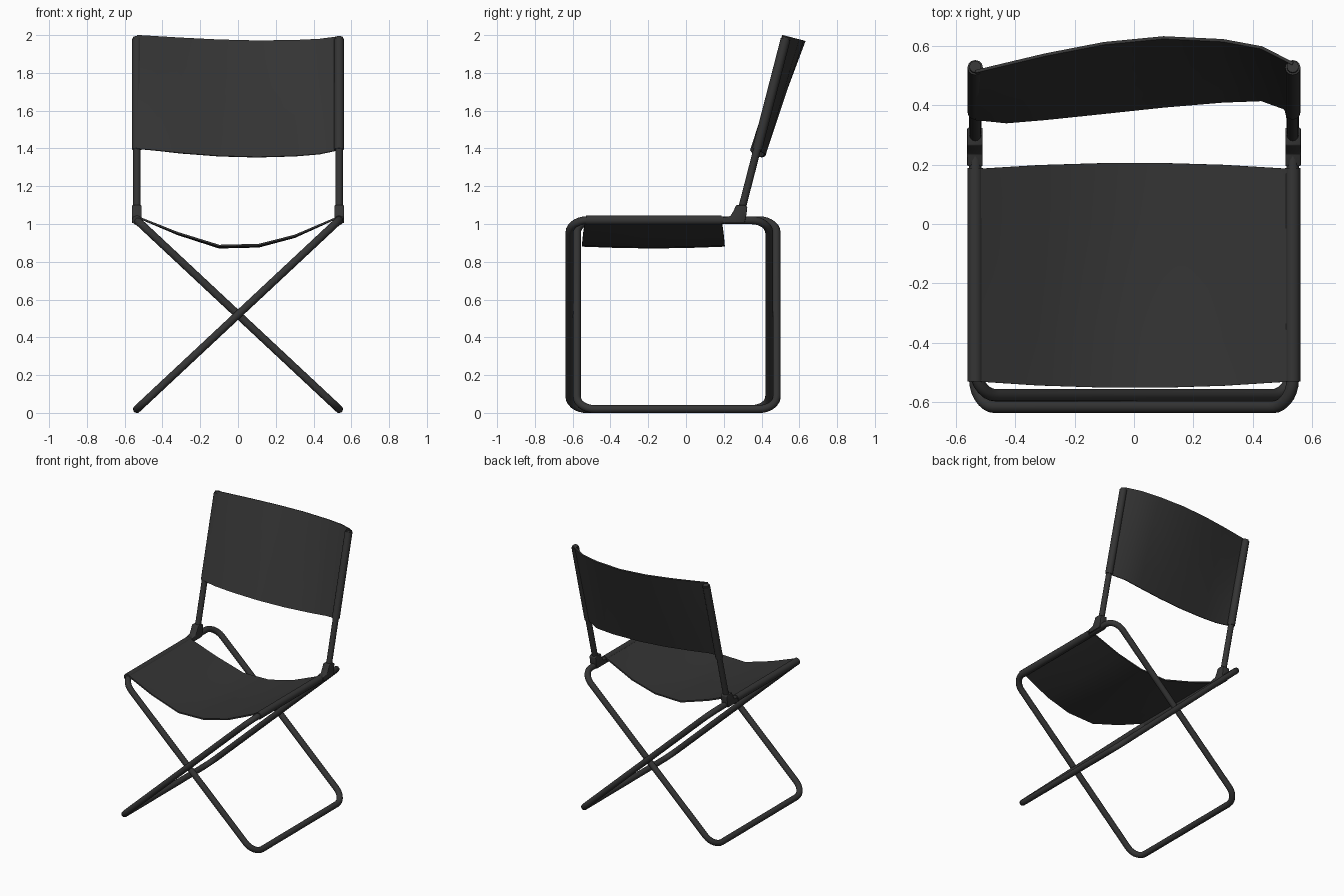
import bpy, math
from mathutils import Vector

if "Cube" in bpy.data.objects:
    bpy.data.objects.remove(bpy.data.objects["Cube"])

mat = bpy.data.materials.new("black")
mat.diffuse_color = (0.035, 0.035, 0.035, 1)
mat.use_nodes = True
mat.node_tree.nodes["Principled BSDF"].inputs["Base Color"].default_value = mat.diffuse_color


def finish(ob, angle=40):
    ob.data.materials.append(mat)
    bpy.ops.object.select_all(action='DESELECT')
    ob.select_set(True)
    bpy.context.view_layer.objects.active = ob
    bpy.ops.object.convert(target='MESH')
    ob = bpy.context.view_layer.objects.active
    bpy.ops.object.shade_smooth_by_angle(angle=math.radians(angle))
    return ob


def tube(name, pts, radius, cyclic=False):
    cu = bpy.data.curves.new(name, 'CURVE')
    cu.dimensions = '3D'
    cu.bevel_depth = radius
    cu.bevel_resolution = 4
    cu.use_fill_caps = not cyclic
    sp = cu.splines.new('POLY')
    sp.points.add(len(pts) - 1)
    for p, co in zip(sp.points, pts):
        p.co = (*co, 1)
    sp.use_cyclic_u = cyclic
    ob = bpy.data.objects.new(name, cu)
    bpy.context.collection.objects.link(ob)
    return finish(ob, 50)


def mesh(name, verts, faces):
    me = bpy.data.meshes.new(name)
    me.from_pydata(verts, [], faces)
    ob = bpy.data.objects.new(name, me)
    bpy.context.collection.objects.link(ob)
    return ob


def sheet(name, rows, thickness):
    n = len(rows[0])
    faces = [(r * n + c, r * n + c + 1, (r + 1) * n + c + 1, (r + 1) * n + c)
             for r in range(len(rows) - 1) for c in range(n - 1)]
    ob = mesh(name, [v for row in rows for v in row], faces)
    mod = ob.modifiers.new("thickness", 'SOLIDIFY')
    mod.thickness = thickness
    mod.offset = 0
    return finish(ob)


# crossed leg frames: two equal rounded loops, staggered in y
def leg_frame(name, side, y0, y1):
    half = math.hypot(0.535, 0.5)
    axis = Vector((side * 0.535, 0, 0.5)) / half
    mid, r, seg = Vector((0, 0, 0.52)), 0.095, 7
    corners = [(half - r, y1 - r, 0), (-half + r, y1 - r, 90),
               (-half + r, y0 + r, 180), (half - r, y0 + r, 270)]
    pts = []
    for u, y, start in corners:
        for i in range(seg + 1):
            a = math.radians(start + 90 * i / seg)
            pts.append(mid + axis * (u + r * math.cos(a))
                       + Vector((0, y + r * math.sin(a), 0)))
    tube(name, pts, 0.021, True)


leg_frame("leg_frame_left_top", -1, -0.577, 0.48)
leg_frame("leg_frame_right_top", 1, -0.617, 0.44)

# backrest axis
low, high = Vector((0, 0.285, 1.04)), Vector((0, 0.53, 1.99))
up = (high - low).normalized()
back = Vector((0, up.z, -up.y))


def on_post(z):
    return low + up * ((z - low.z) / up.z)


for side, label in ((-1, "left"), (1, "right")):
    x = Vector((side * 0.535, 0, 0))
    # back posts and fabric sleeves
    tube("back_post_" + label, [on_post(1.03) + x, on_post(1.99) + x], 0.02)
    tube("back_sleeve_" + label, [on_post(1.395) + x, on_post(1.98) + x], 0.026)
    # seat hem around the top rail
    tube("seat_hem_" + label, [x + Vector((0, -0.53, 1.02)), x + Vector((0, 0.188, 1.02))], 0.026)
    # hinge bracket
    prof = [(0.195, 1.005), (0.31, 1.005), (0.32, 1.05), (0.325, 1.09), (0.31, 1.10),
            (0.265, 1.10), (0.252, 1.07), (0.235, 1.042), (0.195, 1.035)]
    n = len(prof)
    verts = [(side * 0.536 + d, y, z) for d in (-0.026, 0.026) for y, z in prof]
    faces = [tuple(range(n))[::-1], tuple(range(n, 2 * n))]
    faces += [(i, (i + 1) % n, n + (i + 1) % n, n + i) for i in range(n)]
    bracket = mesh("hinge_bracket_" + label, verts, faces)
    bev = bracket.modifiers.new("soft_edges", 'BEVEL')
    bev.width = 0.004
    bev.segments = 2
    finish(bracket)

# sagging seat
sag = [(-0.54, 1.04), (-0.32, 0.953), (-0.1, 0.885), (0.11, 0.89), (0.3, 0.938), (0.54, 1.04)]
rows = []
for t in (0, 0.25, 0.5, 0.75, 1):
    row = []
    for x, z in sag:
        k = 1 - (x / 0.54) ** 2
        y = -0.53 - 0.022 * k + t * (0.715 + 0.043 * k)
        row.append((x, y, z - 0.01 * k * math.sin(math.pi * t)))
    rows.append(row)
sheet("seat", rows, 0.01)

# bowed backrest: x, backward bow at bottom, bow at top
bow = [(-0.535, -0.022, -0.018), (-0.43, -0.03, 0.008), (-0.3, -0.016, 0.04),
       (-0.1, 0.008, 0.08), (0.1, 0.03, 0.1), (0.3, 0.045, 0.09),
       (0.43, 0.047, 0.065), (0.535, 0.005, 0.01)]
rows = []
for t in (0, 0.25, 0.5, 0.75, 1):
    row = []
    for x, b, h in bow:
        k = 1 - (x / 0.535) ** 2
        z = 1.393 + t * 0.602 - 0.033 * k * (1 - t)
        row.append(on_post(z) + back * (b + (h - b) * t) + Vector((x, 0, 0)))
    rows.append(row)
sheet("backrest", rows, 0.01)
